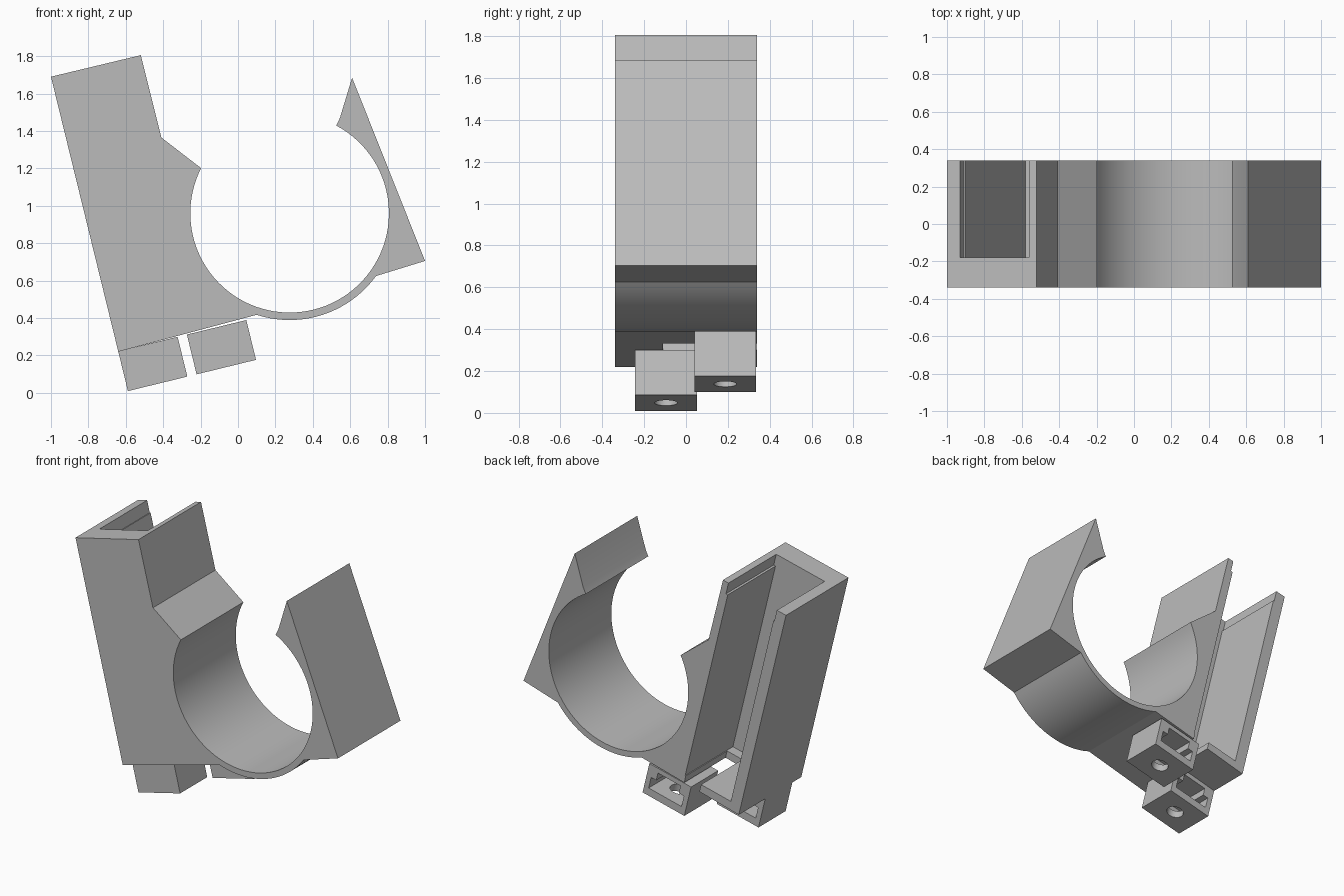
import bpy
import bmesh
import math
from mathutils import Matrix, Vector

old = bpy.data.objects.get("Cube")
if old:
    bpy.data.objects.remove(old, do_unlink=True)

grey = bpy.data.materials.new("plain grey")
grey.use_nodes = True
colour = (0.5, 0.5, 0.5, 1)
grey.diffuse_color = colour
grey.node_tree.nodes["Principled BSDF"].inputs["Base Color"].default_value = colour

BACK, FRONT = 0.34, -0.34
# Frame of the tilted channel: origin at its lower outer corner
TILT = Matrix.Translation((-0.64, 0, 0.22)) @ Matrix.Rotation(-math.radians(13.7), 4, "Y")


def prism(name, points, y0, y1, matrix=Matrix()):
    """Extrude an xz outline from y0 to y1."""
    bm = bmesh.new()
    face = bm.faces.new([bm.verts.new((x, y0, z)) for x, z in points])
    out = bmesh.ops.extrude_face_region(bm, geom=[face])
    verts = [v for v in out["geom"] if isinstance(v, bmesh.types.BMVert)]
    bmesh.ops.translate(bm, verts=verts, vec=(0, y1 - y0, 0))
    bmesh.ops.transform(bm, matrix=matrix, verts=bm.verts)
    bmesh.ops.recalc_face_normals(bm, faces=bm.faces)
    mesh = bpy.data.meshes.new(name)
    bm.to_mesh(mesh)
    bm.free()
    mesh.materials.append(grey)
    ob = bpy.data.objects.new(name, mesh)
    bpy.context.collection.objects.link(ob)
    return ob


def box(name, u0, u1, y0, y1, v0, v1):
    return prism(name, [(u0, v0), (u1, v0), (u1, v1), (u0, v1)], y0, y1, TILT)


def cut(ob, cutters):
    """Subtract each cutter, then bake the result and discard the cutter."""
    for c in cutters:
        c.hide_render = True
        mod = ob.modifiers.new("cut", "BOOLEAN")
        mod.operation = "DIFFERENCE"
        mod.solver = "EXACT"
        mod.object = c
        bpy.context.view_layer.objects.active = ob
        bpy.ops.object.modifier_apply(modifier=mod.name)
        bpy.data.objects.remove(c, do_unlink=True)


def smooth(ob):
    bpy.ops.object.select_all(action="DESELECT")
    ob.select_set(True)
    bpy.context.view_layer.objects.active = ob
    bpy.ops.object.shade_smooth_by_angle(angle=math.radians(20))


def arc(radius, start, end, steps):
    cx, cz = 0.276, 0.96
    angles = [math.radians(start + (end - start) * i / steps) for i in range(steps + 1)]
    return [(cx + radius * math.cos(a), cz + radius * math.sin(a)) for a in angles]


# Clip body: channel block, open ring and pointed guide in one outline
outline = [(-0.64, 0.22), (-1.0, 1.69), (-0.52, 1.805), (-0.41, 1.365), (-0.235, 1.23)]
outline += arc(0.531, 153, 422, 72)
outline += [(0.545, 1.47), (0.61, 1.685), (1.0, 0.705)]
outline += arc(0.571, -36, -108, 20)
body = prism("clip_body", outline, FRONT, BACK)

# Channel open at the top and back, slightly wider at the mouth, with a floor opening
cut(body, [
    box("channel_cutter", 0.077, 0.435, -0.18, 0.5, 0.06, 1.7),
    box("mouth_cutter", 0.07, 0.449, -0.18, 0.5, 1.43, 1.7),
    box("floor_cutter", 0.31, 0.43, -0.11, 0.5, -0.1, 0.1),
])
smooth(body)


# Hollow fastener blocks below the channel
def fastener_block(name, u, y):
    width, depth, height = 0.327, 0.295, 0.217
    block = box(name, u, u + width, y, y + depth, -height, 0.002)
    mid_u, mid_y = u + width / 2, y + depth / 2
    end = y + depth + 0.1
    hole = [(mid_u + 0.055 * math.cos(a), mid_y + 0.055 * math.sin(a))
            for a in (math.tau * i / 32 for i in range(32))]
    turn = TILT @ Matrix(((1, 0, 0, 0), (0, 0, 1, 0), (0, 1, 0, 0), (0, 0, 0, 1)))
    cut(block, [
        box("nut_cutter", u + 0.035, u + width - 0.035, y + 0.04, end, -0.165, -0.085),
        box("neck_cutter", u + 0.075, u + width - 0.075, y + 0.07, end, -0.1, -0.03),
        prism("screw_cutter", hole, -0.3, -0.12, turn),
    ])
    smooth(block)


fastener_block("front_fastener_block", 0.0, -0.243)
fastener_block("back_fastener_block", 0.378, 0.04)
